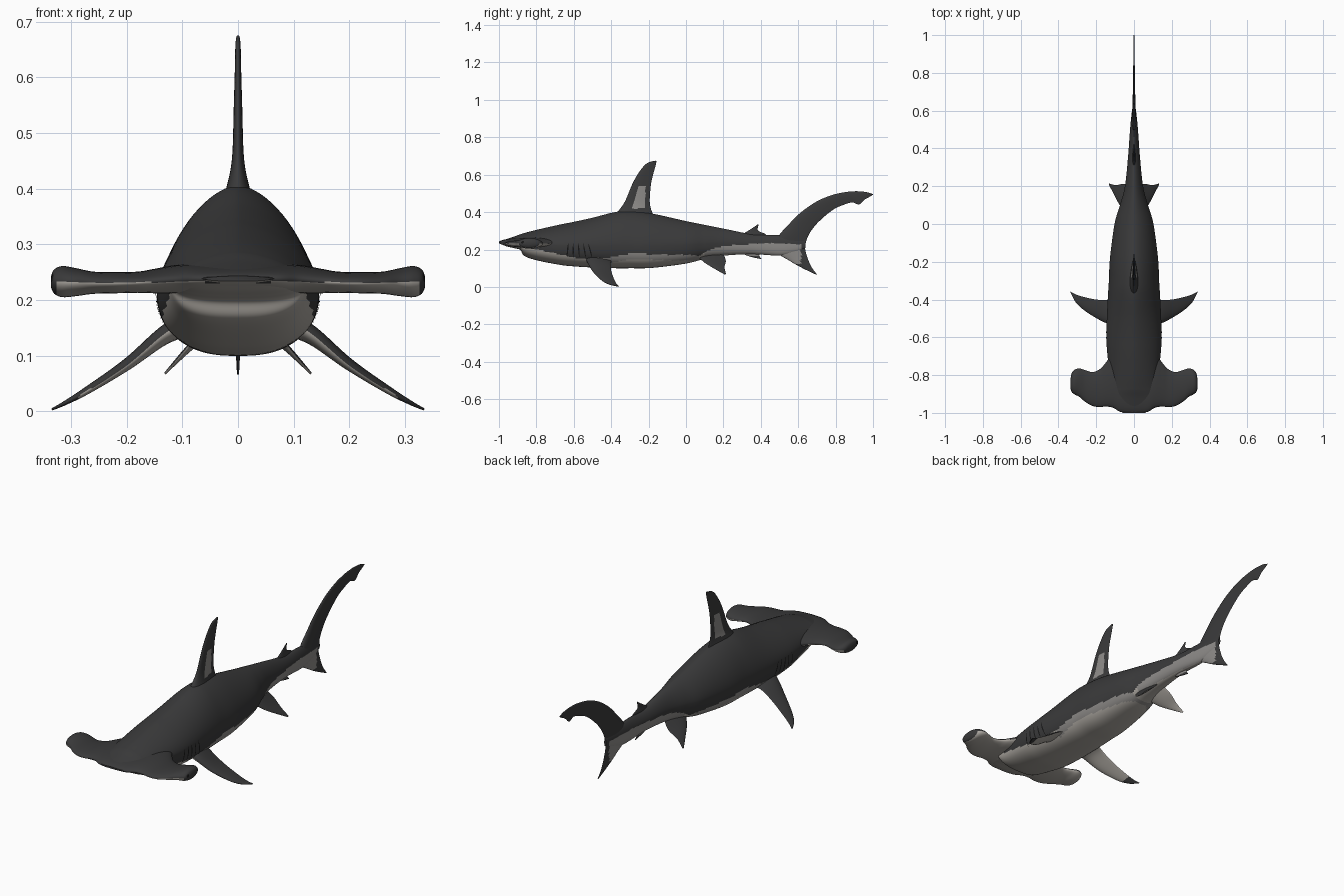
import bpy, bmesh, math
from mathutils import Vector

if "Cube" in bpy.data.objects:
    bpy.data.objects.remove(bpy.data.objects["Cube"])


def material(name, rgb):
    m = bpy.data.materials.new(name)
    m.diffuse_color = (*rgb, 1)
    m.use_nodes = True
    m.node_tree.nodes["Principled BSDF"].inputs["Base Color"].default_value = m.diffuse_color
    return m


MATS = [material("dark_grey_skin", (0.042, 0.042, 0.043)),
        material("pale_belly", (0.42, 0.395, 0.36)),
        material("mid_grey_flank", (0.27, 0.26, 0.25)),
        material("black_detail", (0.008, 0.008, 0.008))]
DARK, PALE, MID, BLACK = range(4)


def catmull(rows, t):
    """Smoothly interpolate rows of numbers, t in 0..len-1."""
    i = min(int(t), len(rows) - 2)
    f = t - i
    p1, p2 = rows[i], rows[i + 1]
    p0, p3 = rows[max(i - 1, 0)], rows[min(i + 2, len(rows) - 1)]
    return [0.5 * (2 * b + (c - a) * f + (2 * a - 5 * b + 4 * c - d) * f * f
                   + (3 * b - a - 3 * c + d) * f ** 3)
            for a, b, c, d in zip(p0, p1, p2, p3)]


def lerp_table(table, y):
    for (y0, z0), (y1, z1) in zip(table, table[1:]):
        if y <= y1:
            return z0 + (z1 - z0) * max(0, (y - y0) / (y1 - y0))
    return table[-1][1]


def finish(bm, name, rule, mirror=False):
    bmesh.ops.recalc_face_normals(bm, faces=bm.faces)
    bm.normal_update()
    for f in bm.faces:
        f.material_index = rule(f.calc_center_median(), f.normal)
        f.smooth = True
    me = bpy.data.meshes.new(name)
    bm.to_mesh(me)
    bm.free()
    for m in MATS:
        me.materials.append(m)
    me.set_sharp_from_angle(angle=math.radians(50))
    ob = bpy.data.objects.new(name, me)
    bpy.context.collection.objects.link(ob)
    if mirror:
        ob.modifiers.new("mirror", 'MIRROR').use_axis[0] = True
    return ob


def loft(rings, name, rule, mirror=False):
    bm = bmesh.new()
    vs = [[bm.verts.new(p) for p in r] for r in rings]
    n = len(rings[0])
    for a, b in zip(vs, vs[1:]):
        for i in range(n):
            j = (i + 1) % n
            bm.faces.new((a[i], a[j], b[j], b[i]))
    bm.faces.new(vs[0])
    bm.faces.new(vs[-1])
    return finish(bm, name, rule, mirror)


def fin(name, rows, rule, mirror=False, steps=6, n=28, blunt=False):
    """Rows: leading edge xyz, trailing edge xyz, half thickness."""
    rows = [[*le, *te, t] for le, te, t in rows]
    count = (len(rows) - 1) * steps
    cuts = [catmull(rows, k / steps) for k in range(count + 1)]
    mids = [(Vector(c[:3]) + Vector(c[3:6])) / 2 for c in cuts]
    rings = []
    for k, c in enumerate(cuts):
        le, te, t = Vector(c[:3]), Vector(c[3:6]), max(c[6], 0.0005)
        if blunt:
            side = Vector((0, 0, 1))
        else:
            span = mids[min(k + 1, count)] - mids[max(k - 1, 0)]
            span.normalize()
            chord = te - le
            if chord.length < 0.012:
                chord = Vector(cuts[max(k - 4, 0)][3:6]) - Vector(cuts[max(k - 4, 0)][:3])
                if k < 4:
                    chord = Vector(cuts[6][3:6]) - Vector(cuts[6][:3])
            side = chord.cross(span).normalized()
        ring = []
        for i in range(n):
            a = 2 * math.pi * i / n
            u = (1 - math.cos(a)) / 2
            shape = math.sin(a) * (1 if blunt else 1.3 - 0.9 * u)
            ring.append(le.lerp(te, u) + side * t * shape)
        rings.append(ring)
    return loft(rings, name, rule, mirror)


def flat(points):
    """Rows on the centre plane: (y, z) leading, (y, z) trailing, thickness."""
    return [((0, a, b), (0, c, d), t) for a, b, c, d, t in points]


# Body: y, top z, bottom z, widest z, half width
BODY = [(-1.0, .243, .234, .239, .06), (-.96, .256, .217, .237, .10),
        (-.917, .270, .207, .235, .115), (-.885, .282, .197, .232, .12),
        (-.865, .288, .166, .230, .122), (-.80, .305, .143, .228, .128),
        (-.68, .332, .119, .222, .142), (-.60, .348, .110, .220, .146),
        (-.50, .370, .104, .220, .144), (-.38, .400, .100, .220, .138),
        (-.30, .406, .100, .220, .133), (-.18, .392, .102, .220, .127),
        (0, .352, .125, .225, .103), (.10, .332, .150, .230, .074),
        (.20, .312, .167, .235, .048), (.35, .283, .175, .232, .032),
        (.50, .277, .168, .226, .021), (.58, .268, .185, .227, .013),
        (.64, .250, .210, .230, .005)]
UP, LOW = 1.65, 2.6

# Height of the edge between dark back and pale belly along the body
EDGE = [(-1.0, .236), (-.9, .222), (-.75, .19), (-.55, .148), (-.42, .155), (-.3, .178),
        (.04, .17), (.07, .165), (.13, .20), (.2, .22), (.45, .235), (.65, .225)]


def body_rule(c, n):
    edge = lerp_table(EDGE, c.y)
    if c.z > edge or c.y > .62:
        return DARK
    if c.y > .1 and abs(n.x) > .6:
        return MID
    if -.43 < c.y < .07 and c.z > edge - .03:
        return MID
    return PALE


rings, N = [], 80
for k in range((len(BODY) - 1) * 9 + 1):
    y, top, bot, mid, w = catmull(BODY, k / 9)
    ring = []
    for i in range(N):
        a = 2 * math.pi * i / N
        co, s = math.cos(a), math.sin(a)
        e, h = (UP, top - mid) if s >= 0 else (LOW, mid - bot)
        ring.append((math.copysign(abs(co) ** (2 / e), co) * w, y,
                     mid + math.copysign(abs(s) ** (2 / e), s) * h))
    rings.append(ring)
loft(rings, "body", body_rule)


def flank_x(y, z):
    """Half width of the body surface at a given y and z."""
    i = max(j for j, r in enumerate(BODY) if r[0] <= y)
    a, b = BODY[i], BODY[i + 1]
    f = (y - a[0]) / (b[0] - a[0])
    _, top, bot, mid, w = [p + (q - p) * f for p, q in zip(a, b)]
    e, h = (UP, top - mid) if z > mid else (LOW, mid - bot)
    return w * max(0, 1 - (abs(z - mid) / h) ** e) ** (1 / e)


# Hammer head wing: x, front y, back y, centre z, half height
WING = [(0, -1.0, -.70, .238, .026), (.07, -.995, -.68, .238, .026),
        (.11, -.973, -.685, .237, .026), (.15, -.966, -.735, .234, .022),
        (.18, -.969, -.768, .232, .019), (.22, -.963, -.784, .231, .019),
        (.26, -.94, -.773, .231, .020), (.29, -.915, -.765, .232, .025),
        (.315, -.902, -.772, .233, .028), (.330, -.89, -.79, .233, .022),
        (.336, -.87, -.82, .233, .010)]
fin("hammer_head", [((x, a, z), (x, b, z), t) for x, a, b, z, t in WING],
    lambda c, n: PALE if c.z < .232 and c.x < .325 else DARK,
    mirror=True, n=40, blunt=True)

# Eyes on the outer ends of the hammer
bm = bmesh.new()
bmesh.ops.create_uvsphere(bm, u_segments=16, v_segments=10, radius=1)
bmesh.ops.scale(bm, verts=bm.verts, vec=(.006, .016, .012))
bmesh.ops.translate(bm, verts=bm.verts, vec=(.330, -.868, .236))
finish(bm, "eye", lambda c, n: BLACK, mirror=True)

# Gill slits: thin strips hugging the flank
bm = bmesh.new()
for g in range(5):
    y0, prev = -.63 + g * .027, None
    for s in range(9):
        z = .232 - s * (.075 / 8)
        y = y0 + .02 * (.232 - z) / .075 * (g - 1) / 3
        half = .0035 * math.sin(math.pi * (s + .5) / 9)
        pair = [bm.verts.new((flank_x(y + d, z) + .002, y + d, z)) for d in (-half, half)]
        if prev:
            bm.faces.new((prev[0], prev[1], pair[1], pair[0]))
        prev = pair
finish(bm, "gill_slits", lambda c, n: BLACK, mirror=True)


# Dorsal fin with a grey patch on each side
def dorsal_rule(c, n):
    left = -.285 + max(0, c.z - .44) * .35
    return MID if .42 < c.z < .54 and left < c.y < -.218 else DARK


fin("dorsal_fin", flat([(-.39, .375, -.165, .37, .032), (-.355, .415, -.185, .41, .019),
                        (-.325, .46, -.194, .46, .011), (-.287, .55, -.187, .55, .008),
                        (-.25, .615, -.172, .615, .006), (-.21, .66, -.162, .65, .005),
                        (-.165, .675, -.158, .672, .003)]), dorsal_rule, steps=8, n=48)

# Tail fin from the lower tip to the upper tip
fin("tail_fin", flat([(.695, .066, .70, .068, .002), (.62, .102, .672, .105, .004),
                      (.55, .142, .65, .155, .007), (.49, .185, .637, .21, .012),
                      (.49, .262, .652, .27, .014), (.55, .335, .688, .325, .010),
                      (.61, .395, .735, .372, .008), (.69, .452, .79, .415, .006),
                      (.77, .488, .84, .438, .005), (.84, .505, .888, .452, .004),
                      (.89, .511, .925, .441, .004), (.93, .511, .955, .467, .003),
                      (.97, .506, .98, .481, .003), (.999, .496, 1.0, .493, .002)]),
    lambda c, n: MID if c.y < .615 and .125 < c.z < .23 - max(0, c.y - .55) * .5 else DARK)

# Small fins on the centre line
fin("second_dorsal_fin", flat([(.28, .27, .42, .265, .012), (.315, .29, .425, .282, .007),
                               (.345, .308, .385, .302, .004), (.383, .334, .388, .332, .002)]),
    lambda c, n: DARK)
fin("anal_fin", flat([(.28, .19, .40, .19, .012), (.315, .172, .395, .175, .007),
                      (.35, .16, .392, .165, .004), (.40, .149, .404, .151, .002)]),
    lambda c, n: MID if c.z > .165 else DARK)


# Paired fins: pale below, dark above and at the tips
def paired_rule(c, n):
    return PALE if n.z < -.05 and c.x < .285 else DARK


fin("pectoral_fin", [((.09, -.54, .165), (.08, -.385, .150), .024),
                     ((.135, -.53, .137), (.135, -.402, .130), .017),
                     ((.20, -.498, .082), (.20, -.400, .088), .011),
                     ((.27, -.452, .036), (.27, -.385, .043), .007),
                     ((.31, -.412, .014), (.31, -.372, .018), .004),
                     ((.334, -.366, .003), (.335, -.358, .004), .002)],
    paired_rule, mirror=True, steps=8)
fin("pelvic_fin", [((.035, .055, .17), (.02, .20, .175), .012),
                   ((.075, .10, .130), (.052, .213, .140), .008),
                   ((.105, .155, .096), (.095, .206, .106), .005),
                   ((.131, .206, .067), (.131, .214, .070), .002)],
    paired_rule, mirror=True)
